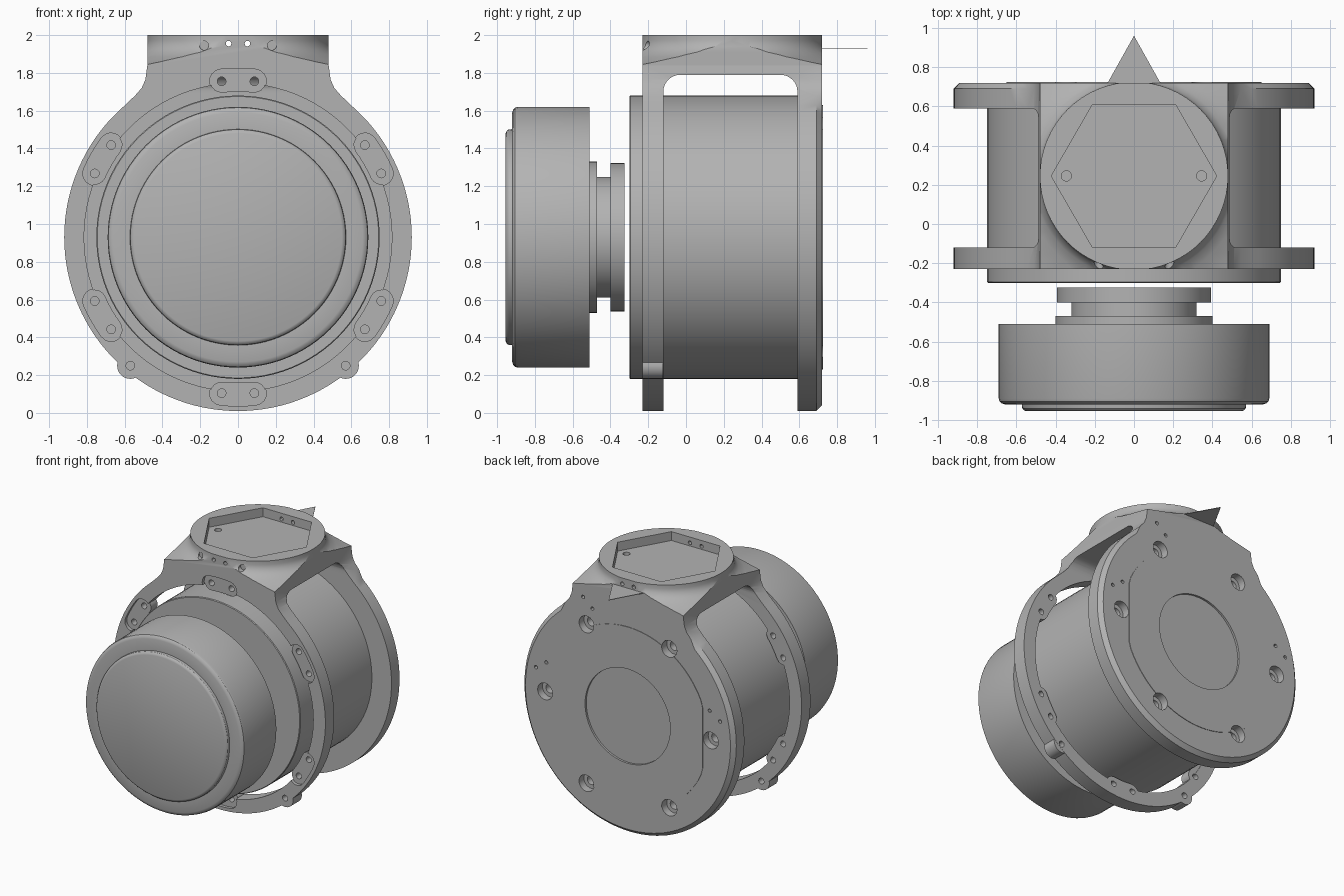
import bpy, bmesh
from math import sin, cos, pi, radians
from mathutils import Vector

if "Cube" in bpy.data.objects:
    bpy.data.objects.remove(bpy.data.objects["Cube"], do_unlink=True)

AXIS_Z = 0.93      # height of the main horizontal axis
TOP_Y = 0.245      # depth of the vertical mounting collar

grey = bpy.data.materials.new("machined_grey")
grey.use_nodes = True
grey.diffuse_color = (0.45, 0.45, 0.45, 1)
grey.node_tree.nodes["Principled BSDF"].inputs["Base Color"].default_value = (0.45, 0.45, 0.45, 1)


def loft(name, solids):
    """Each solid is a list of equal-length loops, joined and capped."""
    bm = bmesh.new()
    for loops in solids:
        rings = [[bm.verts.new(p) for p in loop] for loop in loops]
        n = len(rings[0])
        for a, b in zip(rings, rings[1:]):
            for i in range(n):
                j = (i + 1) % n
                bm.faces.new((a[i], a[j], b[j], b[i]))
        bm.faces.new(rings[0])
        bm.faces.new(rings[-1])
    bmesh.ops.recalc_face_normals(bm, faces=bm.faces)
    mesh = bpy.data.meshes.new(name)
    bm.to_mesh(mesh)
    bm.free()
    mesh.materials.append(grey)
    ob = bpy.data.objects.new(name, mesh)
    bpy.context.collection.objects.link(ob)
    return ob


def activate(ob):
    bpy.ops.object.select_all(action='DESELECT')
    ob.select_set(True)
    bpy.context.view_layer.objects.active = ob


def combine(target, tool, operation='DIFFERENCE'):
    activate(target)
    mod = target.modifiers.new("shape", 'BOOLEAN')
    mod.operation, mod.object, mod.solver = operation, tool, 'EXACT'
    bpy.ops.object.modifier_apply(modifier=mod.name)
    bpy.data.objects.remove(tool, do_unlink=True)


def circle(u, v, r, n=24):
    return [(u + r * cos(2 * pi * i / n), v + r * sin(2 * pi * i / n)) for i in range(n)]


def at_y(outline, y):
    return [Vector((x, y, z)) for x, z in outline]


def at_z(outline, z):
    return [Vector((x, y, z)) for x, y in outline]


def along_y(outline, y0, y1):
    return [at_y(outline, y0), at_y(outline, y1)]


def along_z(outline, z0, z1):
    return [at_z(outline, z0), at_z(outline, z1)]


def turned(name, profile, n=96):
    """Turned part on the main axis from (y, radius) pairs."""
    return loft(name, [[at_y(circle(0, AXIS_Z, r, n), y) for y, r in profile]])


def polar(r, degrees):
    a = radians(degrees)
    return (r * cos(a), AXIS_Z + r * sin(a))


def frame_outline(radius):
    """Round plate with a filleted neck rising to the collar."""
    arc = [polar(radius, 130.6 + 278.8 * i / 96) for i in range(97)]
    neck = [(0.545, 1.68), (0.51, 1.72), (0.49, 1.765), (0.48, 1.84)]
    return arc + neck + [(-x, z) for x, z in reversed(neck)]


def capsule(angle, r, half):
    """Rounded pad following the ring, with semicircular ends."""
    pts = [polar(0.83 + r, angle - 6 + 3 * i) for i in range(5)]
    for end, start in ((6, 0), (-6, 180)):
        cx, cz = polar(0.83, angle + end)
        for i in range(1, half):
            a = radians(angle + end + start + 180 * i / half)
            pts.append((cx + r * cos(a), cz + r * sin(a)))
        if end > 0:
            pts += [polar(0.83 - r, angle + 6 - 3 * i) for i in range(5)]
    return pts


# Frame: one extruded outline with a chamfered back edge
frame = loft("frame", [[at_y(frame_outline(0.92), -0.23), at_y(frame_outline(0.92), 0.69),
                        at_y(frame_outline(0.89), 0.72)]])

# Arched window that separates front ring, deck and back plate
arch = [(-0.12, -0.3)]
for cy, start in ((-0.03, 180), (0.50, 90)):
    for i in range(9):
        a = radians(start - 90 * i / 8)
        arch.append((cy + 0.09 * cos(a), 1.70 + 0.09 * sin(a)))
arch.append((0.59, -0.3))
combine(frame, loft("window_cutter", [[[Vector((x, y, z)) for y, z in arch] for x in (-1.2, 1.2)]]))
combine(frame, loft("bore_cutter", [along_y(circle(0, AXIS_Z, 0.815, 96), -0.4, 0.1)]))

# Pads with paired screw holes around the front ring
pad_angles = range(30, 390, 60)
combine(frame, loft("pads", [along_y(capsule(a, 0.06, 8), -0.215, -0.125) for a in pad_angles]), 'UNION')
combine(frame, loft("pad_pockets", [along_y(capsule(a, 0.064, 8), -0.3, -0.205) for a in pad_angles]))
lugs = [(s * 0.57, 0.25) for s in (-1, 1)]
combine(frame, loft("lugs", [along_y(circle(x, z, 0.07), -0.229, -0.121) for x, z in lugs]), 'UNION')
ring_holes = lugs + [polar(0.83, a + d) for a in pad_angles for d in (-6, 6)]
combine(frame, loft("ring_holes", [along_y(circle(x, z, 0.023, 16), -0.3, -0.05) for x, z in ring_holes]))

# Back plate: slightly raised panel, counterbored holes, central recess, pin holes
panel = [(max(-0.65, min(0.65, x)), z) for x, z in circle(0, AXIS_Z, 0.7, 72)]
combine(frame, loft("panel", [along_y(panel, 0.7, 0.724)]), 'UNION')
bolts = [polar(0.72, a) for a in range(0, 360, 60)]
combine(frame, loft("counterbores", [along_y(circle(x, z, 0.065), 0.66, 0.8) for x, z in bolts]))
combine(frame, loft("bolt_holes", [along_y(circle(x, z, 0.035), 0.61, 0.8) for x, z in bolts]))
combine(frame, loft("centre_recess", [along_y(circle(0, AXIS_Z, 0.37, 64), 0.708, 0.8)]))
pins = [(0.39, 1.76), (0.31, 1.69)] + [(s * x, z) for s in (-1, 1) for x, z in ((0.71, 1.16), (0.80, 1.10))]
combine(frame, loft("pin_holes", [along_y(circle(x, z, 0.014, 12), 0.66, 0.8) for x, z in pins]))

# Collar: flared round top trimmed to the square neck
flare = [(1.84, 0.69), (1.86, 0.625), (1.885, 0.56), (1.91, 0.515), (1.94, 0.488), (1.97, 0.48), (2.0, 0.48)]
collar = loft("collar", [[at_z(circle(0, TOP_Y, r, 64), z) for z, r in flare]])
square = [(-0.48, -0.23), (0.48, -0.23), (0.48, 0.72), (-0.48, 0.72)]
combine(collar, loft("square_trim", [along_z(square, 1.7, 2.1)]), 'INTERSECT')

# Hexagonal pocket with floor holes, and holes through its wall
combine(collar, loft("hex_pocket", [along_z(circle(0, TOP_Y, 0.422, 6), 1.93, 2.1)]))
combine(collar, loft("floor_holes", [along_z(circle(s * 0.345, TOP_Y, 0.026, 16), 1.88, 2.1) for s in (-1, 1)]))
combine(collar, loft("wire_holes", [along_y(circle(s * 0.05, 1.955, 0.015, 12), -0.4, 0.9) for s in (-1, 1)]))
combine(collar, loft("set_screw_holes", [along_y(circle(s * 0.18, 1.945, 0.024, 16), -0.4, -0.19) for s in (-1, 1)]))

# Thin triangular pointer at the back
tri = [(-0.14, 0.71), (0.14, 0.71), (0, 0.96)]
pointer = loft("pointer", [along_z(tri, 1.928, 1.932)])

# Drum held in the frame
drum = turned("drum", [(-0.30, 0.745), (-0.295, 0.75), (0.592, 0.75)])

# Front cap with rounded edges and raised face
cap_profile = [(-0.955, 0.55), (-0.95, 0.562), (-0.94, 0.57), (-0.92, 0.572), (-0.92, 0.66),
               (-0.915, 0.675), (-0.905, 0.686), (-0.89, 0.69), (-0.51, 0.69)]
cap = turned("front_cap", cap_profile)

# Stepped coupling behind the cap
coupling = turned("coupling", [(-0.515, 0.40), (-0.47, 0.40), (-0.47, 0.32), (-0.40, 0.32),
                               (-0.40, 0.393), (-0.325, 0.393)])

for part in (frame, collar, drum, cap, coupling):
    activate(part)
    bpy.ops.object.shade_smooth_by_angle(angle=radians(30))
